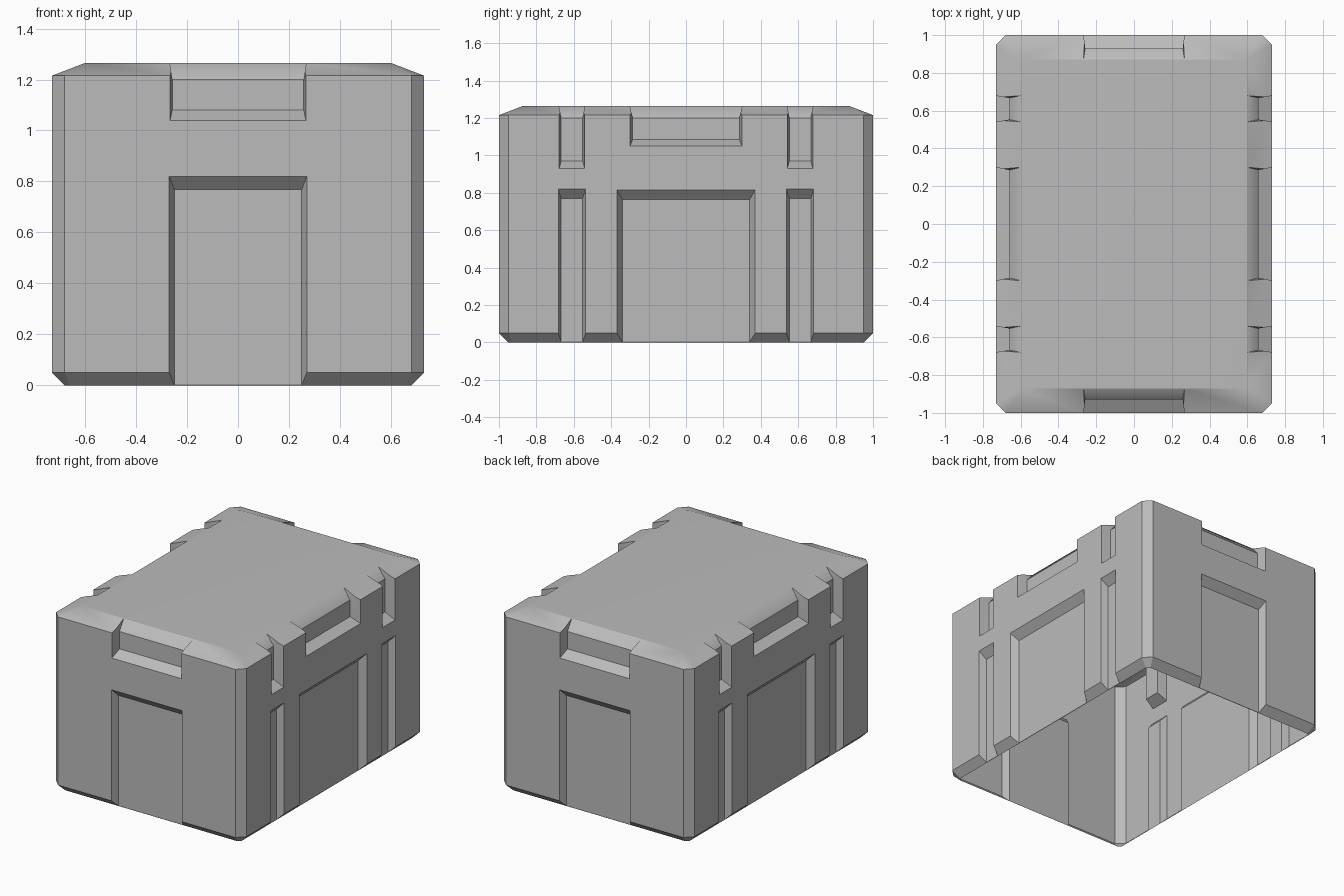
import bpy, bmesh, math
from mathutils import Matrix, Vector

cube = bpy.data.objects.get("Cube")
if cube:
    bpy.data.objects.remove(cube, do_unlink=True)

HX, HY, TOP = 0.73, 1.0, 1.265

grey = bpy.data.materials.new("plain_grey")
grey.use_nodes = True
colour = (0.5, 0.5, 0.5, 1)
grey.diffuse_color = colour
grey.node_tree.nodes["Principled BSDF"].inputs["Base Color"].default_value = colour


def make_object(name, bm):
    bmesh.ops.recalc_face_normals(bm, faces=bm.faces)
    mesh = bpy.data.meshes.new(name)
    bm.to_mesh(mesh)
    bm.free()
    mesh.materials.append(grey)
    obj = bpy.data.objects.new(name, mesh)
    bpy.context.collection.objects.link(obj)
    return obj


def octagon(bm, z, inset, cut):
    x, y = HX - inset, HY - inset
    pts = [(x, y - cut), (x - cut, y), (cut - x, y), (-x, y - cut),
           (-x, cut - y), (cut - x, -y), (x - cut, -y), (x, cut - y)]
    return [bm.verts.new((px, py, z)) for px, py in pts]


def loft(bm, rings):
    for a, b in zip(rings, rings[1:]):
        n = len(a)
        for i in range(n):
            bm.faces.new((a[i], a[(i + 1) % n], b[(i + 1) % n], b[i]))


# Crate body: chamfered corners, shallow bevel on top, small bevel below
bm = bmesh.new()
rings = [octagon(bm, 0, 0.05, 0.02), octagon(bm, 0.05, 0, 0.05),
         octagon(bm, TOP - 0.05, 0, 0.05), octagon(bm, TOP, 0.13, 0.01)]
loft(bm, rings)
bm.faces.new(rings[0])
bm.faces.new(rings[-1])
body = make_object("crate_body", bm)


# Recess cutters, in wall space: x along the wall, y outward, z up
def add_cutter(bm, profile, centre, wall):
    sides = [[bm.verts.new(wall @ Vector((centre + s * w, d, z)))
              for d, z, w in profile] for s in (-1, 1)]
    loft(bm, sides)
    faces = []
    for v in sides:
        if len(v) == 5:
            faces += [bm.faces.new((v[0], v[1], v[2], v[4])),
                      bm.faces.new((v[2], v[3], v[4]))]
        else:
            faces.append(bm.faces.new(v))
    bmesh.ops.triangulate(bm, faces=faces)


def panel(w, taper, z_top):
    # Lower recess, open at the bottom, with sloped sides
    depth, out = 0.048, 0.048
    return [(-depth, -0.1, w - taper), (-depth, z_top - 0.052, w - taper),
            (out, z_top + 0.052, w + taper), (out, -0.1, w + taper)]


def notch(w, taper, z_low, z_floor):
    # Upper recess, open at the top, with a sloped shelf and a flared lip
    slope = (z_floor - z_low) / 0.07
    return [(0.03, z_low - 0.03 * slope, w), (-0.07, z_floor, w - taper),
            (-0.07, 1.2, w - taper), (-0.148, 1.285, w), (0.03, 1.285, w)]


bm = bmesh.new()
for turn, half in ((0, HY), (1, HX), (2, HY), (3, HX)):
    wall = (Matrix.Rotation(turn * math.pi / 2, 4, "Z")
            @ Matrix.Translation((0, half, 0)))
    if turn % 2 == 0:
        add_cutter(bm, panel(0.27, 0.02, 0.82), 0, wall)
        add_cutter(bm, notch(0.27, 0.012, 1.04, 1.08), 0, wall)
    else:
        add_cutter(bm, panel(0.37, 0.03, 0.815), 0, wall)
        add_cutter(bm, notch(0.305, 0.02, 1.05, 1.085), 0, wall)
        for c in (-0.61, 0.61):
            add_cutter(bm, panel(0.073, 0.016, 0.82), c, wall)
            add_cutter(bm, notch(0.073, 0.016, 0.93, 0.97), c, wall)
cutter = make_object("recess_cutter", bm)
cutter.hide_render = True

cut = body.modifiers.new("recesses", "BOOLEAN")
cut.operation = "DIFFERENCE"
cut.solver = "EXACT"
cut.object = cutter
bpy.context.view_layer.objects.active = body
for obj in bpy.context.selected_objects:
    obj.select_set(False)
body.select_set(True)
bpy.ops.object.modifier_apply(modifier=cut.name)
bpy.data.objects.remove(cutter, do_unlink=True)

# Open underside
bm = bmesh.new()
bm.from_mesh(body.data)
under = [f for f in bm.faces if f.normal.z < -0.95 and f.calc_center_median().z < 0.01]
bmesh.ops.delete(bm, geom=under, context="FACES")
bm.to_mesh(body.data)
bm.free()

bpy.ops.object.shade_smooth_by_angle(angle=math.radians(30))
weighted = body.modifiers.new("weighted_normals", "WEIGHTED_NORMAL")
weighted.keep_sharp = True
